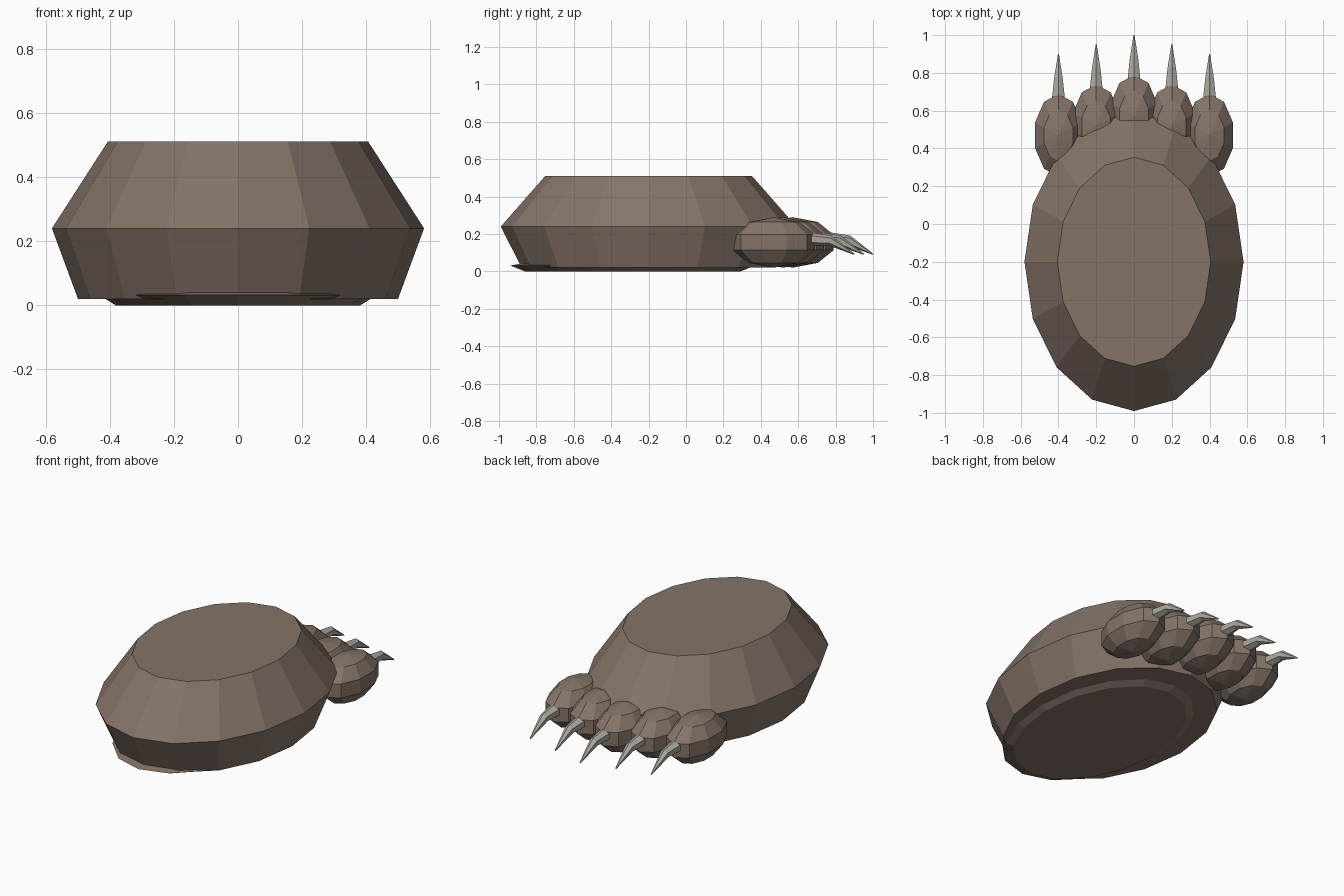
import bpy, bmesh, math
from mathutils import Matrix

if "Cube" in bpy.data.objects:
    bpy.data.objects.remove(bpy.data.objects["Cube"])


def material(name, rgb):
    m = bpy.data.materials.new(name)
    m.diffuse_color = (*rgb, 1)
    m.use_nodes = True
    m.node_tree.nodes["Principled BSDF"].inputs["Base Color"].default_value = m.diffuse_color
    return m


fur = material("brown_fur", (0.235, 0.175, 0.14))
horn = material("grey_claw", (0.42, 0.40, 0.35))


def finish(name, bm, mat):
    bmesh.ops.recalc_face_normals(bm, faces=bm.faces)
    me = bpy.data.meshes.new(name)
    bm.to_mesh(me)
    bm.free()
    me.materials.append(mat)
    ob = bpy.data.objects.new(name, me)
    bpy.context.collection.objects.link(ob)
    return ob


def loft(name, rings, mat):
    """Skin a list of closed rings and cap both ends."""
    bm = bmesh.new()
    loops = [[bm.verts.new(p) for p in ring] for ring in rings]
    n = len(loops[0])
    for a, b in zip(loops, loops[1:]):
        for i in range(n):
            j = (i + 1) % n
            bm.faces.new((a[i], a[j], b[j], b[i]))
    bm.faces.new(loops[0][::-1])
    bm.faces.new(loops[-1])
    return finish(name, bm, mat)


def oval(rx, ry, cy, z, n=16):
    return [(rx * math.cos(2 * math.pi * i / n),
             cy + ry * math.sin(2 * math.pi * i / n), z) for i in range(n)]


# Main paw: waist is the widest ring
loft("paw_body", [oval(0.58 * s, 0.79 * s, -0.2, z)
                  for s, z in ((0.86, 0.02), (1, 0.24), (0.7, 0.51))], fur)

# Sole pad, its rim showing slightly past the heel
loft("sole_pad", [oval(0.433 * s, 0.655 * s, -0.285, z)
                  for s, z in ((0.88, 0), (1, 0.032), (0.88, 0.045))], fur)

# Toes with bent claws
for k in range(-2, 3):
    x, y = 0.2 * k, 0.57 - 0.05 * abs(k)
    bm = bmesh.new()
    bmesh.ops.create_uvsphere(
        bm, u_segments=10, v_segments=5, radius=1,
        matrix=Matrix.Translation((x, y, 0.155)) @ Matrix.Diagonal((0.137, 0.23, 0.135, 1)))
    finish(f"toe_{k + 3}", bm, fur)

    rings = []
    for dy, z, rx, rz in ((0.12, 0.17, 0.042, 0.035), (0.20, 0.172, 0.038, 0.035),
                          (0.30, 0.165, 0.026, 0.027), (0.43, 0.092, 0.003, 0.003)):
        rings.append([(x + rx * math.cos(a), y + dy + 0.3 * rz * math.sin(a), z + rz * math.sin(a))
                      for a in (math.pi * (i + 0.5) / 3 for i in range(6))])
    loft(f"claw_{k + 3}", rings, horn)
